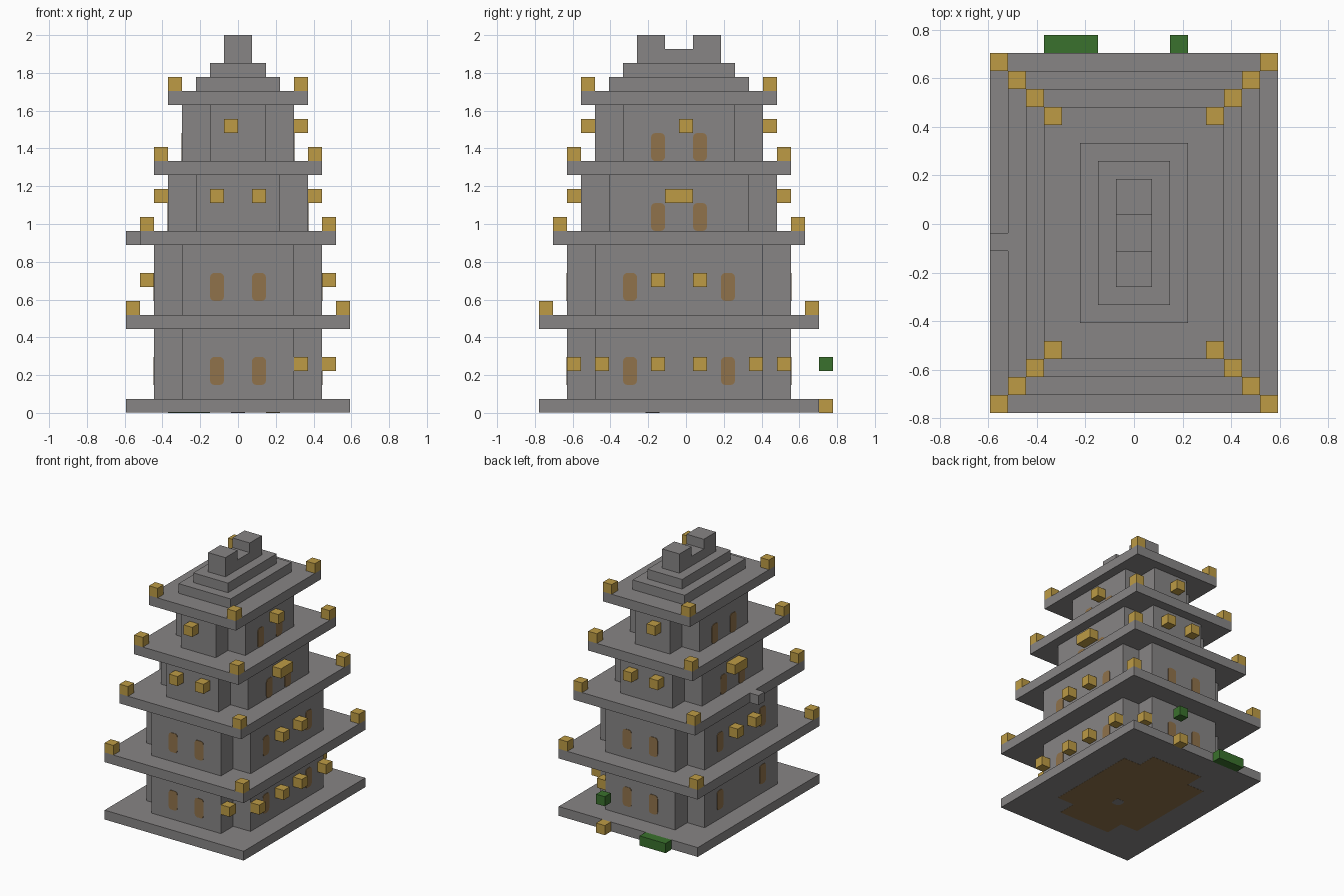
import bpy, bmesh
from mathutils import Vector

cube = bpy.data.objects.get("Cube")
if cube:
    bpy.data.objects.remove(cube, do_unlink=True)

U = 2 / 27                      # one block
ORIGIN = Vector((8, 10.5, 0))   # block grid position of the world origin
T = 0.05                        # thickness of painted plates, in blocks


def material(name, colour):
    m = bpy.data.materials.new(name)
    m.use_nodes = True
    m.diffuse_color = (*colour, 1)
    bsdf = next(n for n in m.node_tree.nodes if n.type == 'BSDF_PRINCIPLED')
    bsdf.inputs["Base Color"].default_value = (*colour, 1)
    bsdf.inputs["Roughness"].default_value = 0.9
    return m


STONE = material("grey stone", (0.245, 0.235, 0.235))
GOLD = material("lantern gold", (0.51, 0.33, 0.06))
WOOD = material("window brown", (0.28, 0.17, 0.07))
LEAF = material("leaf green", (0.042, 0.165, 0.026))


def finish(name, bm, mat):
    for v in bm.verts:
        v.co = (v.co - ORIGIN) * U
    bmesh.ops.recalc_face_normals(bm, faces=bm.faces)
    mesh = bpy.data.meshes.new(name)
    bm.to_mesh(mesh)
    bm.free()
    mesh.materials.append(mat)
    obj = bpy.data.objects.new(name, mesh)
    bpy.context.collection.objects.link(obj)
    return obj


def box(name, lo, hi, mat=STONE, round_axis=None):
    """Box between two grid corners, optionally rounded around one axis."""
    lo, hi = Vector(lo), Vector(hi)
    bm = bmesh.new()
    bmesh.ops.create_cube(bm, size=1)
    for v in bm.verts:
        v.co = Vector([(p + q) / 2 + c * (q - p) for p, q, c in zip(lo, hi, v.co)])
    if round_axis is not None:
        edges = [e for e in bm.edges
                 if abs((e.verts[0].co - e.verts[1].co)[round_axis]) > 1e-4]
        bmesh.ops.bevel(bm, geom=edges, offset=0.3, segments=3, profile=0.5,
                        affect='EDGES')
    return finish(name, bm, mat)


def cross(name, m, z0, z1, mat=STONE):
    """Prism with a 2 x 2 block notch at each corner; m is the slab margin."""
    x0, x1, y0, y1 = m, 16 - m, m, 20 - m
    n = 2
    pts = [(x0 + n, y0), (x1 - n, y0), (x1 - n, y0 + n), (x1, y0 + n),
           (x1, y1 - n), (x1 - n, y1 - n), (x1 - n, y1), (x0 + n, y1),
           (x0 + n, y1 - n), (x0, y1 - n), (x0, y0 + n), (x0 + n, y0 + n)]
    bm = bmesh.new()
    face = bm.faces.new([bm.verts.new((x, y, z0)) for x, y in pts])
    top = bmesh.ops.extrude_face_region(bm, geom=[face])["geom"]
    for v in top:
        if isinstance(v, bmesh.types.BMVert):
            v.co.z = z1
    return finish(name, bm, mat)


def block(name, x, y, z, mat=GOLD, lx=1, ly=1):
    return box(name, (x, y, z), (x + lx, y + ly, z + 1), mat)


# Roof slabs, and the lanterns on their corners
for i, (m, z) in enumerate([(0, 0), (0, 6), (1, 12), (2, 17), (3, 22)]):
    box(f"slab_{i}", (m, m, z if z else 0.03), (16 - m, 20 - m, z + 1))
    if i:
        for x in (m, 15 - m):
            for y in (m, 19 - m):
                block(f"corner_lantern_{i}", x, y, z + 1)
block("slab_tab", 0, 9, 12, STONE)

# Storeys with notched corners
STOREYS = [(2, 1, 6), (2, 7, 12), (3, 13, 17), (4, 18, 22)]
for i, (m, z0, z1) in enumerate(STOREYS):
    cross(f"storey_{i + 1}", m, z0, z1)

# Stepped crown with two ridge horns
box("crown_lower", (5, 5, 23), (11, 15, 24))
box("crown_upper", (6, 6, 24), (10, 14, 25))
box("ridge", (7, 7, 25), (9, 13, 26))
for y in (7, 11):
    box("ridge_horn", (7, y, 26), (9, y + 2, 27))

# Windows: side walls on every storey, front and back on the lower two
for i, (m, z0, z1) in enumerate(STOREYS):
    z = z0 + 1 if i < 2 else z0
    for y in ((6, 13) if i < 2 else (8, 11)):
        for x in (m, 16 - m):
            box("side_window", (x - T, y, z), (x + T, y + 1, z + 2), WOOD, 0)
    if i < 2:
        for x in (6, 9):
            for y in (m, 20 - m):
                box("end_window", (x, y - T, z), (x + 1, y + T, z + 2), WOOD, 1)

# Brown underside panel with a small stone centre
cross("floor_panel", 3, 0.015, 0.06, WOOD)
box("floor_centre", (7.5, 7.6, 0), (8.5, 8.6, 0.06), STONE, 2)

# Wall lanterns, first storey
for y in (4, 8, 11, 15):
    block("wall_lantern_1", 14, y, 3)
for y in (2, 17):
    block("notch_lantern", 12, y, 3)

# Wall lanterns, second storey
for x in (1, 14):
    for y in (8, 11):
        block("wall_lantern_2", x, y, 9)

# Wall lanterns, third storey
for x in (2, 13):
    block("wide_lantern", x, 9, 15, ly=2)
for x in (6, 9):
    for y in (2, 17):
        block("wall_lantern_3", x, y, 15)

# Wall lanterns, fourth storey
for y in (3, 16):
    block("wall_lantern_4", 7, y, 20)
block("side_lantern_4", 12, 10, 20)

# Loose blocks behind the building
block("back_lantern", 10, 20, 0)
block("back_leaf", 10, 20, 3, LEAF)
block("back_hedge", 3, 20, 0, LEAF, lx=3)
